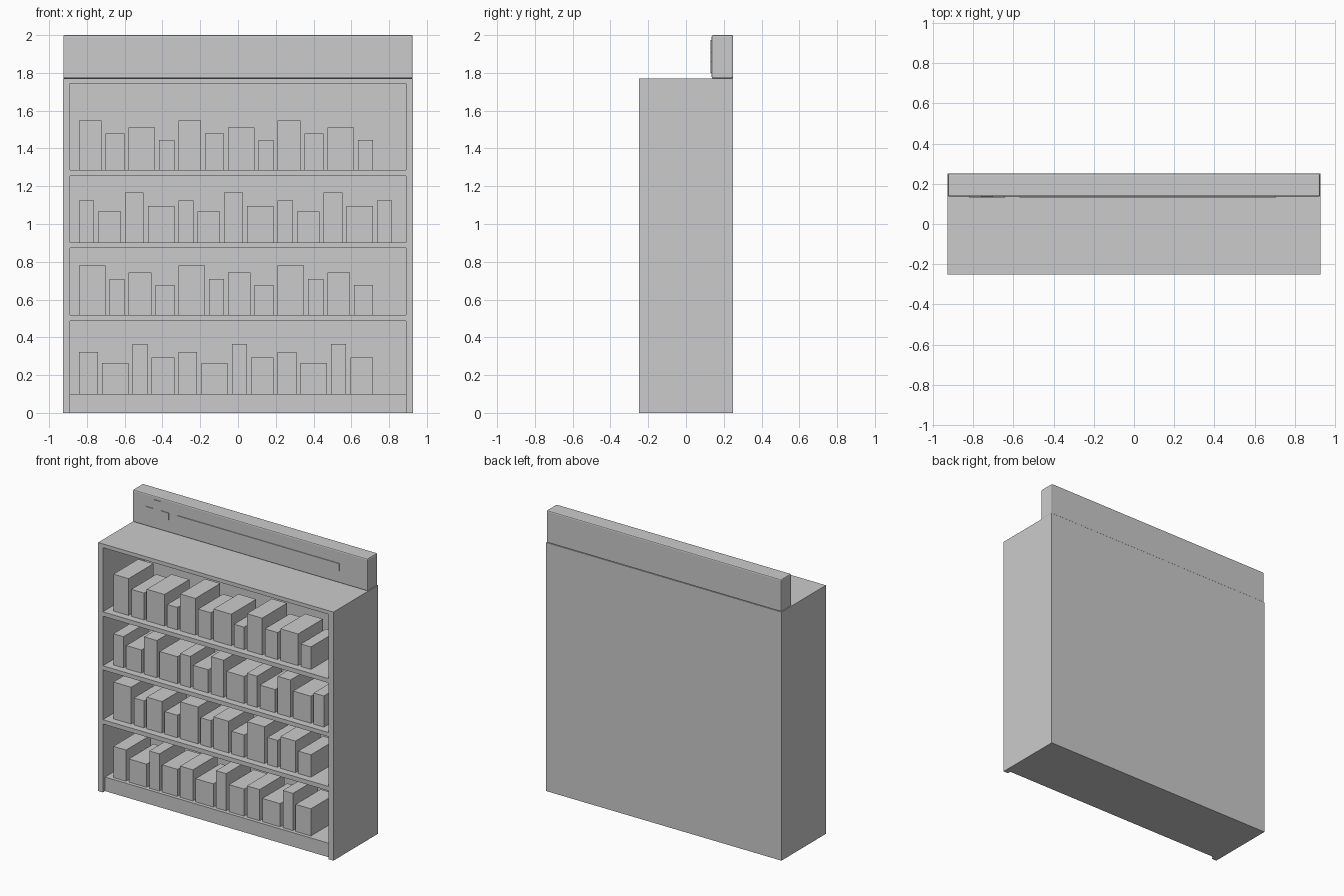
import bpy

if "Cube" in bpy.data.objects:
    bpy.data.objects.remove(bpy.data.objects["Cube"])


def box(name, x0, x1, y0, y1, z0, z1, bevel=0.0):
    """Axis-aligned box given by its limits, optionally with rounded edges."""
    bpy.ops.mesh.primitive_cube_add(
        size=1, location=((x0 + x1) / 2, (y0 + y1) / 2, (z0 + z1) / 2))
    ob = bpy.context.object
    ob.name = name
    ob.scale = (x1 - x0, y1 - y0, z1 - z0)
    bpy.ops.object.transform_apply(location=False, rotation=False, scale=True)
    if bevel:
        mod = ob.modifiers.new("bevel", 'BEVEL')
        mod.width = bevel
        mod.segments = 2
    return ob


W, IN = 0.927, 0.89          # outer and inner half widths
FRONT, BACK = -0.25, 0.25
INNER_BACK = 0.22

# Cabinet shell
box("left_side", -W, -IN, FRONT, BACK, 0, 1.77)
box("right_side", IN, W, FRONT, BACK, 0, 1.77)
box("back_panel", -IN, IN, INNER_BACK, BACK, 0, 1.77)
box("top_panel", -IN, IN, FRONT, INNER_BACK, 1.743, 1.77)
box("plinth", -IN, IN, FRONT + 0.025, INNER_BACK, 0, 0.10)

# Shelves, flush with the front of the sides
for i, (z0, z1) in enumerate([(0.487, 0.518), (0.872, 0.902), (1.255, 1.286)]):
    box(f"shelf_{i + 1}", -IN, IN, FRONT, INNER_BACK, z0, z1)

# Stocked cartons: each row repeats four widths and four heights
GAP = 0.0215
TALL = (0.262, 0.192, 0.225, 0.16)
MIXED = (0.222, 0.165, 0.265, 0.193)
rows = [
    (0.10, (0.10, 0.14, 0.08, 0.12), MIXED, 12),
    (0.518, (0.14, 0.08, 0.12, 0.10), TALL, 12),
    (0.902, (0.08, 0.12, 0.10, 0.14), MIXED, 13),
    (1.286, (0.12, 0.10, 0.14, 0.08), TALL, 12),
]
for r, (z, widths, heights, count) in enumerate(rows):
    x = -0.842
    for i in range(count):
        w, h = widths[i % 4], heights[i % 4]
        box(f"carton_{r + 1}_{i + 1}", x, x + w, -0.20, 0.08, z, z + h)
        x += w + GAP

# Header board standing on the rear of the cabinet top
box("header_board", -0.925, 0.925, 0.136, BACK, 1.77, 2.0, bevel=0.008)

# Thin plain relief on the header: a plus shape and a long strip
box("plus_upright", -0.76, -0.70, 0.131, 0.14, 1.80, 1.975)
box("plus_left_arm", -0.82, -0.76, 0.131, 0.14, 1.858, 1.91)
box("plus_right_arm", -0.70, -0.64, 0.131, 0.14, 1.858, 1.91)
box("header_strip", -0.57, 0.705, 0.131, 0.14, 1.858, 1.91)
